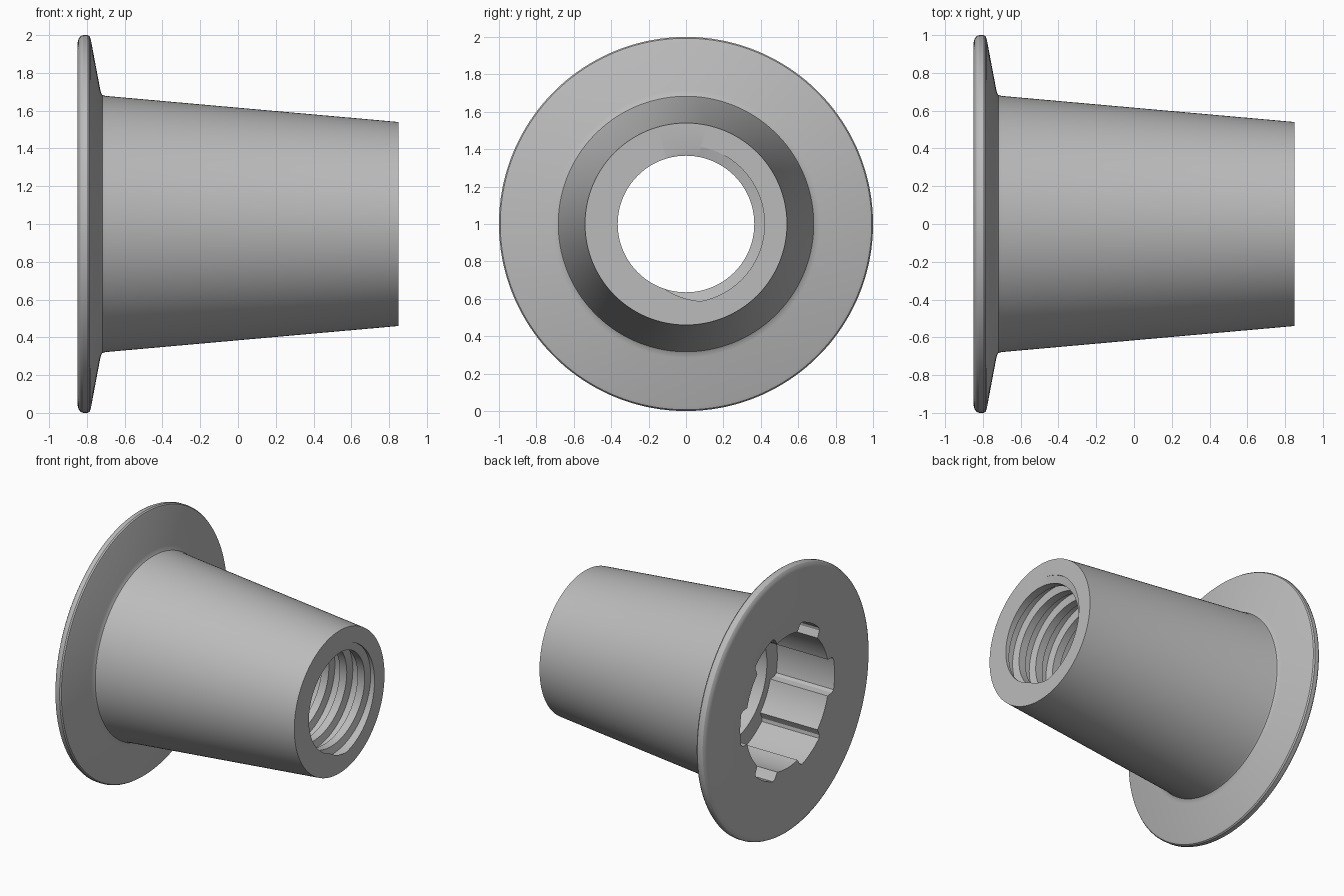
import bpy, bmesh, math

cube = bpy.data.objects.get("Cube")
if cube:
    bpy.data.objects.remove(cube, do_unlink=True)

SIDES = 180
FACE, END = -0.85, 0.85           # flange face and narrow end
PITCH, THREAD_END = 0.15, 0.33
CREST, ROOT = 0.365, 0.42
SOCKET_END, BORE = -0.37, 0.44

# Flange with rounded rim, then tapered barrel: (x, radius)
OUTER = [(FACE, 0.955), (-0.845, 0.978), (-0.835, 0.993), (-0.82, 1.0),
         (-0.795, 1.0), (-0.785, 0.993), (-0.779, 0.975), (-0.73, 0.715),
         (-0.725, 0.695), (-0.718, 0.683), (-0.70, 0.678), (END, 0.54)]


def socket_radius(deg):
    """Round socket with six stepped slots."""
    d = abs((deg + 30) % 60 - 30)
    if d <= 12.5:
        return 0.565
    return 0.55 if d <= 14.5 else 0.50


def thread_radius(phase):
    """Trapezoid thread, with the root centred on phase zero."""
    d = abs((phase + 0.5) % 1 - 0.5)
    t = min(max((d - 0.22) / 0.08, 0), 1)
    return ROOT + (CREST - ROOT) * t


def thread_points(turn):
    """Helical bore from the narrow end inwards, trimmed flat at both ends."""
    points = []
    for k in range(1, -6, -1):
        for f in (0.30, 0.22, -0.22, -0.30):
            x = END + PITCH * (k - 1 + f + turn)
            x = min(max(x, THREAD_END), END)
            points.append((x, thread_radius((x - END) / PITCH - turn)))
    return points


def section(i):
    turn = i / SIDES
    r = socket_radius(360 * turn)
    inner = [(THREAD_END, BORE), (SOCKET_END, BORE), (SOCKET_END, r), (FACE, r)]
    return OUTER + thread_points(turn) + inner


# Sweep the closed section round the x axis
bm = bmesh.new()
columns = []
for i in range(SIDES + 1):
    a = 2 * math.pi * i / SIDES
    columns.append([bm.verts.new((x, r * math.cos(a), 1 + r * math.sin(a)))
                    for x, r in section(i)])
for a, b in zip(columns, columns[1:]):
    for j in range(len(a)):
        n = (j + 1) % len(a)
        bm.faces.new((a[j], a[n], b[n], b[j]))
bmesh.ops.remove_doubles(bm, verts=bm.verts, dist=0.00005)
bmesh.ops.recalc_face_normals(bm, faces=bm.faces)

mesh = bpy.data.meshes.new("flanged_threaded_sleeve")
bm.to_mesh(mesh)
bm.free()
sleeve = bpy.data.objects.new("flanged_threaded_sleeve", mesh)
bpy.context.collection.objects.link(sleeve)

# Single grey material
grey = bpy.data.materials.new("plain_grey")
grey.use_nodes = True
colour = (0.5, 0.5, 0.5, 1)
grey.diffuse_color = colour
grey.node_tree.nodes["Principled BSDF"].inputs["Base Color"].default_value = colour
mesh.materials.append(grey)

bpy.ops.object.select_all(action="DESELECT")
sleeve.select_set(True)
bpy.context.view_layer.objects.active = sleeve
bpy.ops.object.shade_smooth_by_angle(angle=math.radians(25))
